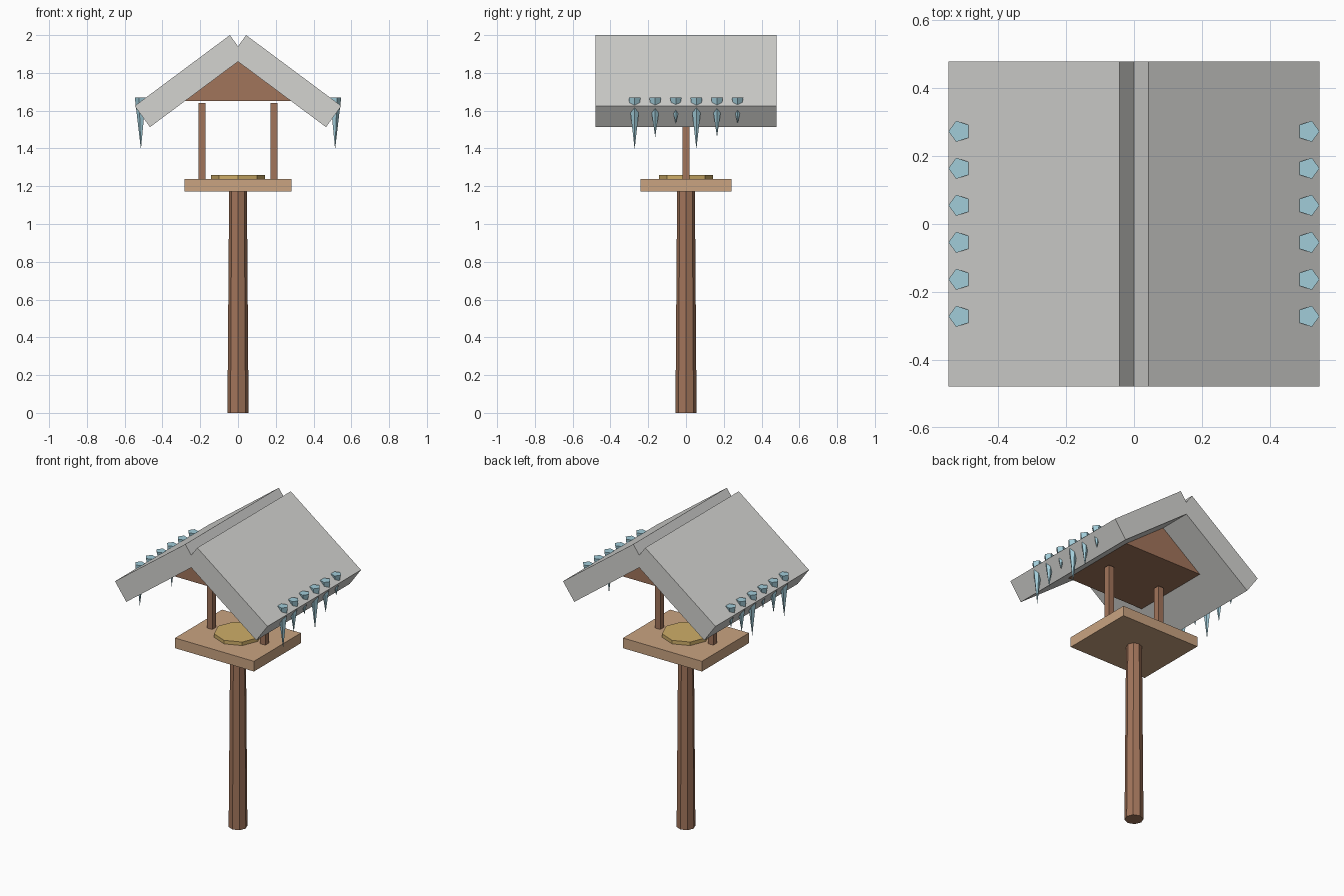
import bpy
import math

if "Cube" in bpy.data.objects:
    bpy.data.objects.remove(bpy.data.objects["Cube"], do_unlink=True)


def srgb(r, g, b):
    return tuple((c / 255) ** 2.2 for c in (r, g, b)) + (1.0,)


def material(name, color):
    mat = bpy.data.materials.new(name)
    mat.use_nodes = True
    mat.diffuse_color = color
    mat.node_tree.nodes["Principled BSDF"].inputs["Base Color"].default_value = color
    return mat


DARK_WOOD = material("dark wood", srgb(160, 116, 91))
LIGHT_WOOD = material("light wood", srgb(200, 162, 128))
SEED = material("golden seed", srgb(205, 172, 104))
SNOW = material("grey snow", srgb(210, 210, 207))
ICE = material("pale blue ice", srgb(160, 203, 216))


def finish(obj, name, mat):
    obj.name = name
    obj.data.materials.append(mat)
    return obj


def box(name, mat, center, size):
    bpy.ops.mesh.primitive_cube_add(size=1, location=center)
    obj = bpy.context.object
    obj.scale = size
    return finish(obj, name, mat)


def cone(name, mat, sides, r_low, r_high, z_low, z_high, x=0, y=0, turn=0):
    bpy.ops.mesh.primitive_cone_add(
        vertices=sides, radius1=r_low, radius2=r_high, depth=z_high - z_low,
        location=(x, y, (z_low + z_high) / 2), rotation=(0, 0, turn))
    return finish(bpy.context.object, name, mat)


def prism(name, mat, profile, half_depth):
    """Extrude an x-z outline along y."""
    n = len(profile)
    verts = [(x, y, z) for y in (-half_depth, half_depth) for x, z in profile]
    faces = [tuple(range(n)), tuple(reversed(range(n, 2 * n)))]
    faces += [(i, i + n, (i + 1) % n + n, (i + 1) % n) for i in range(n)]
    mesh = bpy.data.meshes.new(name)
    mesh.from_pydata(verts, [], faces)
    obj = bpy.data.objects.new(name, mesh)
    bpy.context.collection.objects.link(obj)
    return finish(obj, name, mat)


# Pole, tray and seed pile
cone("pole", DARK_WOOD, 8, 0.056, 0.047, 0, 1.18)
box("tray", LIGHT_WOOD, (0, 0, 1.204), (0.566, 0.482, 0.066))
cone("seed_pile", SEED, 8, 0.143, 0.143, 1.23, 1.26)

# Gable block under the roof
prism("gable", DARK_WOOD, [(-0.29, 1.65), (0.29, 1.65), (0, 1.865)], 0.266)

# Mirrored uprights, roof slabs and icicles
TIPS = (1.395, 1.46, 1.53)
for side, label in ((1, "left"), (-1, "right")):
    box(f"{label}_upright", DARK_WOOD, (side * 0.19, 0, 1.435), (0.038, 0.038, 0.41))

    # Slab outline: ridge top, eave top, eave bottom, buried inner corner
    outline = [(0.043, 2.0), (0.547, 1.625), (0.466, 1.513), (-0.038, 1.888)]
    outline = [(side * x, z) for x, z in outline]
    if side > 0:
        outline.reverse()
    prism(f"{label}_roof_slab", SNOW, outline, 0.479)

    for i in range(6):
        cone(f"{label}_icicle_{i + 1}", ICE, 5, 0, 0.0325, TIPS[i % 3], 1.67,
             side * 0.514, -0.272 + i * 0.109, -side * math.pi / 2)
